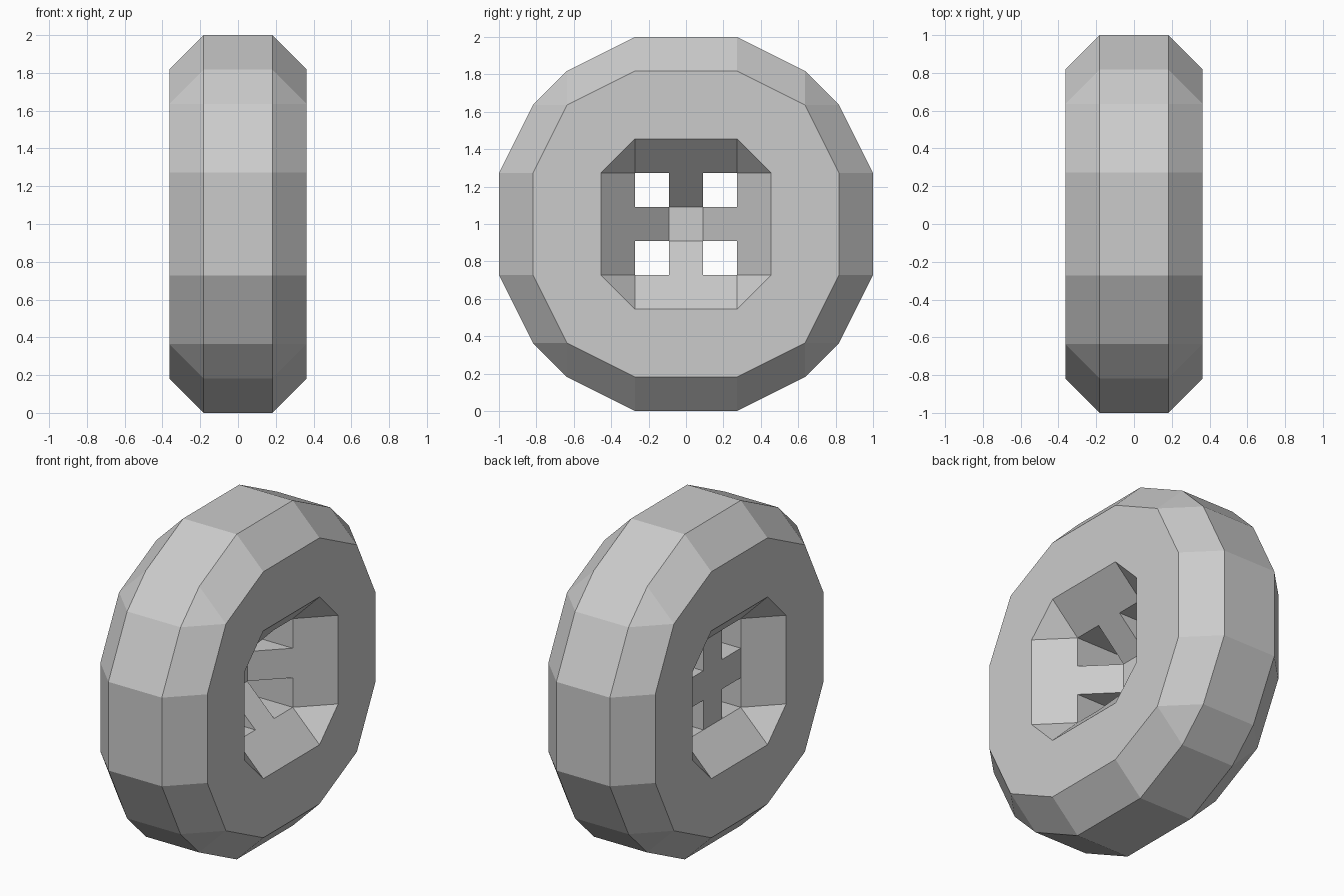
import bpy
import bmesh

if "Cube" in bpy.data.objects:
    bpy.data.objects.remove(bpy.data.objects["Cube"])

U = 1 / 11  # the whole wheel sits on an 11-step grid


def turn(y, z, q):
    """Rotate a point by q quarter turns about the wheel axis."""
    for _ in range(q):
        y, z = -z, y
    return y, z


def add_vert(bm, x, y, z):
    return bm.verts.new((x * U, y * U, 1 + z * U))


def finish(bm, name):
    bmesh.ops.remove_doubles(bm, verts=bm.verts, dist=1e-4)
    bmesh.ops.dissolve_degenerate(bm, edges=bm.edges, dist=1e-4)
    bmesh.ops.recalc_face_normals(bm, faces=bm.faces)
    mesh = bpy.data.meshes.new(name)
    bm.to_mesh(mesh)
    bm.free()
    obj = bpy.data.objects.new(name, mesh)
    bpy.context.collection.objects.link(obj)
    return obj


# Tyre: one quadrant of each ring (y, z); repeated points merge into corners
tread = (2, [(11, 3), (9, 7), (7, 9), (3, 11)])
sidewall = (4, [(9, 3), (7, 7), (7, 7), (3, 9)])
rim = (4, [(5, 3), (5, 3), (3, 5), (3, 5)])
bore = (2, [(3, 3)] * 4)
half = [tread, sidewall, rim, bore]
rings = half + [(-x, pts) for x, pts in reversed(half)]

bm = bmesh.new()
loops = [[add_vert(bm, x, *turn(y, z, q)) for q in range(4) for y, z in pts]
         for x, pts in rings]
for i, a in enumerate(loops):
    b = loops[(i + 1) % len(loops)]
    for j in range(16):
        k = (j + 1) % 16
        bm.faces.new((a[j], a[k], b[k], b[j]))
finish(bm, "tyre")

# Spokes: wedge arms sloping in to a small hub, flat on the -x side
bm = bmesh.new()
profile = [(0, 1), (2, 3), (-2, 3), (-2, 1)]  # (x, radius)
for q in range(4):
    left, right = [[add_vert(bm, x, *turn(r, w, q)) for x, r in profile]
                   for w in (-1, 1)]
    bm.faces.new(left)
    bm.faces.new(right)
    for i in range(3):
        bm.faces.new((left[i], left[i + 1], right[i + 1], right[i]))
for x in (0, -2):
    bm.faces.new([add_vert(bm, x, *turn(1, 1, q)) for q in range(4)])
finish(bm, "spokes")
